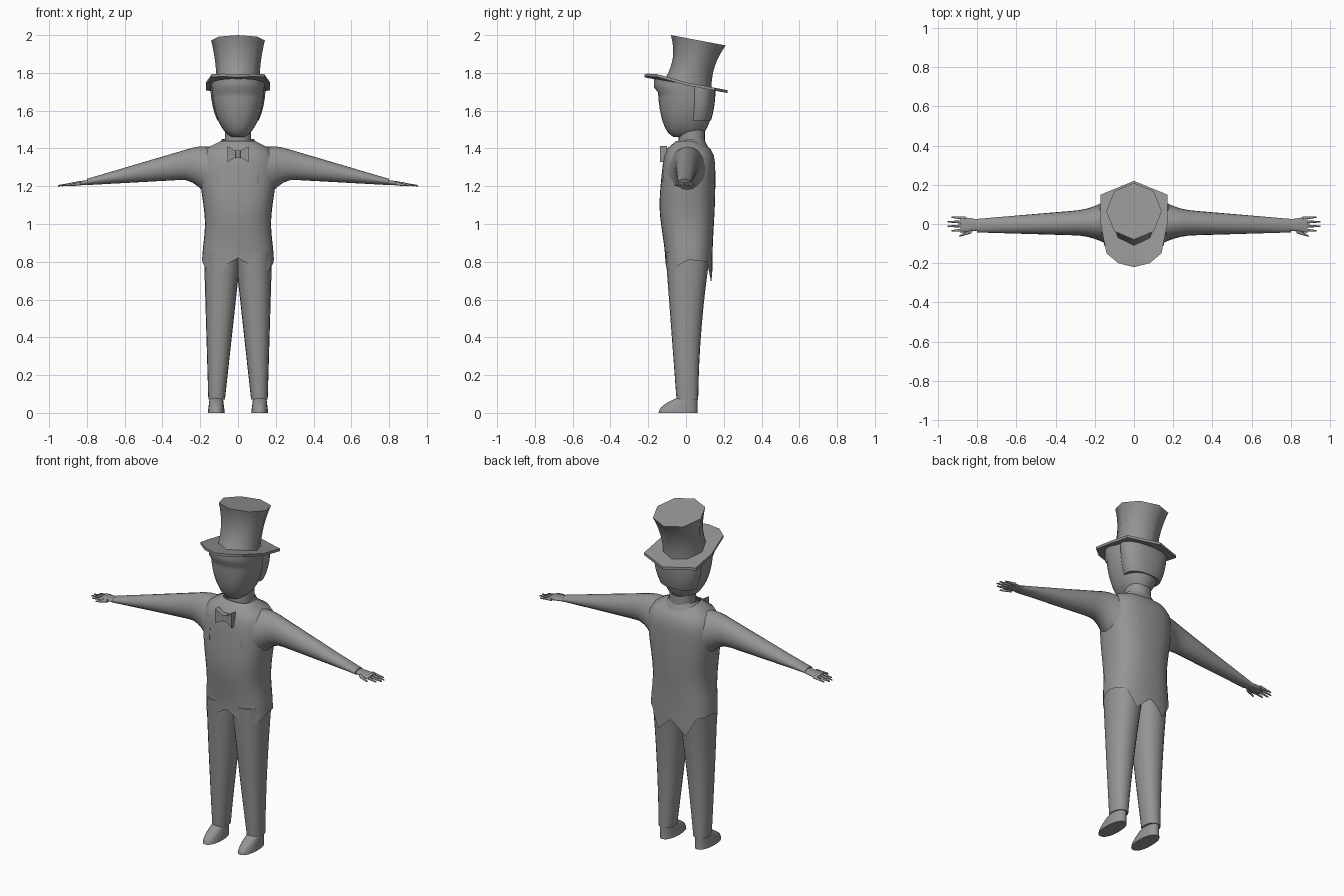
import bpy, bmesh, math

cube = bpy.data.objects.get("Cube")
if cube:
    bpy.data.objects.remove(cube)

GREY = (.3, .3, .3, 1)
material = bpy.data.materials.new("plain_grey")
material.use_nodes = True
material.diffuse_color = GREY
shader = next(node for node in material.node_tree.nodes if node.type == 'BSDF_PRINCIPLED')
shader.inputs["Base Color"].default_value = GREY


def finish(name, bm, sharp_angle):
    bmesh.ops.recalc_face_normals(bm, faces=bm.faces)
    mesh = bpy.data.meshes.new(name)
    bm.to_mesh(mesh)
    bm.free()
    mesh.materials.append(material)
    mesh.shade_smooth()
    mesh.set_sharp_from_angle(angle=math.radians(sharp_angle))
    bpy.context.collection.objects.link(bpy.data.objects.new(name, mesh))


def between(value, points, smooth=True):
    """Blend from one control point to the next."""
    for (start, low), (stop, high) in zip(points, points[1:]):
        if value <= stop:
            t = (value - start) / (stop - start)
            if smooth:
                t = t * t * (3 - 2 * t)
            return low + (high - low) * t
    return points[-1][1]


def loft(name, start, stop, section, steps=8, axis='z', sides=20, power=.9,
         side=1, phase=0, capped=True, sharp_angle=60, lift=None):
    """Skin rounded sections from start to stop along the axis.
    section(position) gives the limits (x, x, y, y) along z or (y, y, z, z) along x."""
    bm = bmesh.new()
    rings = []
    for step in range(steps + 1):
        position = start + (stop - start) * step / steps
        a_min, a_max, b_min, b_max = section(position)
        ring = []
        for i in range(sides):
            angle = math.tau * i / sides + phase
            s, c = math.sin(angle), -math.cos(angle)
            a = (a_min + a_max + (a_max - a_min) * math.copysign(abs(s) ** power, s)) / 2
            b = (b_min + b_max + (b_max - b_min) * math.copysign(abs(c) ** power, c)) / 2
            x, y, z = (a, b, position) if axis == 'z' else (position, a, b)
            if lift:
                z += lift(y, z, step, i)
            ring.append(bm.verts.new((x * side, y, z)))
        rings.append(ring)
    for lower, upper in zip(rings, rings[1:]):
        for i in range(sides):
            bm.faces.new((lower[i - 1], lower[i], upper[i], upper[i - 1]))
    if capped:
        bm.faces.new(rings[0])
        bm.faces.new(rings[-1])
    finish(name, bm, sharp_angle)


# Jacket with pointed front hem and swallow tails
def jacket(z):
    rounding = math.sqrt(1 - max(0, (z - 1.25) / .2) ** 4)
    width = rounding * between(z, [(.8, .19), (1, .175), (1.3, .205)])
    front = rounding * between(z, [(.8, -.11), (1.1, -.14), (1.4, -.12)])
    back = rounding * between(z, [(.8, .14), (1.2, .155)])
    return -width, width, front, back


HEM_DROPS = [(0, .02), (3, -.07), (8, .01), (12, 0), (14, -.11), (16, -.03)]


def hem(y, z, step, i):
    if step:
        return 0
    return between(min(i, 32 - i), HEM_DROPS, smooth=False)


loft("jacket", .8, 1.44, jacket, steps=16, sides=32, power=.8, capped=False, lift=hem)


# Neck and collar
def neck(z):
    return -.07, .07, -.04, .1


def collar(z):
    inset = (z - 1.4) / 2
    return inset - .11, .11 - inset, inset - .1, .12 - inset


def collar_dip(y, z, step, i):
    return min(0, y) * .6


loft("neck", 1.38, 1.5, neck, steps=1)
loft("collar", 1.4, 1.45, collar, steps=2, capped=False, lift=collar_dip)

# Egg-shaped head with a brow ridge, and hair over its back half
HAT_TILT = -.19


def head(z):
    taper = math.sqrt(1 - ((1.74 - z) / .29) ** 2)
    width, depth = .14 * taper, .15 * taper ** .6
    brow = .02 if z > 1.69 else 0
    return -width, width, -depth - brow, depth


def hair(z):
    left, right, front, back = head(z)
    return left * 1.04, right * 1.04, 0, back * 1.04


def lean(y, z, step, i):
    return HAT_TILT * y * ((z - 1.45) / .3) ** 2


loft("head", 1.46, 1.74, head, steps=14, sides=24, lift=lean)
loft("hair", 1.55, 1.74, hair, sides=24, lift=lean)


# Hat crown, flared and tilted back
def crown(z):
    t = (z - 1.75) / .235
    width = .114 + .028 * t * t
    return -width, width, -.11 + .13 * t - .1 * t * t, .135 + .075 * t * t


def tilt(y, z, step, i):
    return HAT_TILT * y


loft("hat_crown", 1.75, 1.985, crown, sides=8, power=1, sharp_angle=58, lift=tilt)

# Faceted hat brim
right_rim = [(.08, -.2), (.14, -.15), (.17, 0), (.17, .15)]
left_rim = [(-x, y) for x, y in reversed(right_rim)]
rim = [(0, -.22)] + right_rim + [(0, .22)] + left_rim
bm = bmesh.new()
layers = []
for height in (1.735, 1.75):
    layer = []
    for x, y in rim:
        curl = abs(x) / 10 if y < 0 else 0
        layer.append(bm.verts.new((x, y, height + curl + HAT_TILT * y)))
    hub = bm.verts.new((0, 0, height))
    for i in range(len(layer)):
        bm.faces.new((layer[i - 1], layer[i], hub))
    layers.append(layer)
bottom, top = layers
for i in range(len(rim)):
    bm.faces.new((bottom[i - 1], bottom[i], top[i], top[i - 1]))
finish("hat_brim", bm, 30)


# Limb sections for one side
def leg(z):
    return .077 - .11 * z, .155 + .03 * z, -.045 - .075 * z, .064 + .09 * z * z


def shoe(z):
    t = z / .08
    return .07 + t / 100, .16 - t / 100, -.145 + .1 * t * t, .06


def arm(x):
    flare = 5 * max(0, .3 - x) ** 2
    top = min(1.41, 1.475 - .295 * x)
    return (-.067 + .03 * x - .3 * flare, .094 - .085 * x + .3 * flare,
            1.25 - .055 * x - flare, top)


def hand(x):
    t = x - .77
    return -.03 - .13 * t, .02 + .15 * t, 1.21 - .07 * t, 1.237 - .15 * t


def finger(name, side, root, tip, y, spread, z, radius):
    def section(x):
        t = (x - root) / (tip - root)
        r = radius * (1 - .6 * t)
        middle, height = y + spread * t, z - t / 100
        return middle - r, middle + r, height - r, height + r
    loft(name, root, tip, section, steps=3, axis='x', sides=8, side=side)


# Bow tie: flared wings and a knot
def bow_wing(x):
    height, depth = .01 + .6 * x, .013 + x / 10
    return -.12 - depth, -.12 + depth, 1.37 - height, 1.37 + height


def bow_knot(z):
    return -.014, .014, -.138, -.1


loft("bow_knot", 1.35, 1.39, bow_knot, steps=1, sides=8, power=.5)

for label, side in (("left", 1), ("right", -1)):
    loft(label + "_leg", .07, .85, leg, side=side)
    loft(label + "_shoe", 0, .08, shoe, side=side)
    loft(label + "_arm", .1, .8, arm, steps=20, axis='x', power=1, side=side)
    loft(label + "_hand", .77, .885, hand, steps=3, axis='x', side=side)
    for i, part in enumerate(("index", "middle", "ring", "little")):
        offset = i - 1.5
        finger(f"{label}_{part}_finger", side, .86, .955 - offset ** 2 / 100,
               offset / 50, offset / 300, 1.213, .009)
    finger(label + "_thumb", side, .83, .89, -.037, -.024, 1.215, .011)
    loft(label + "_bow_wing", .005, .055, bow_wing, steps=2, axis='x', sides=4,
         power=.05, phase=math.pi / 4, side=side, sharp_angle=30)
